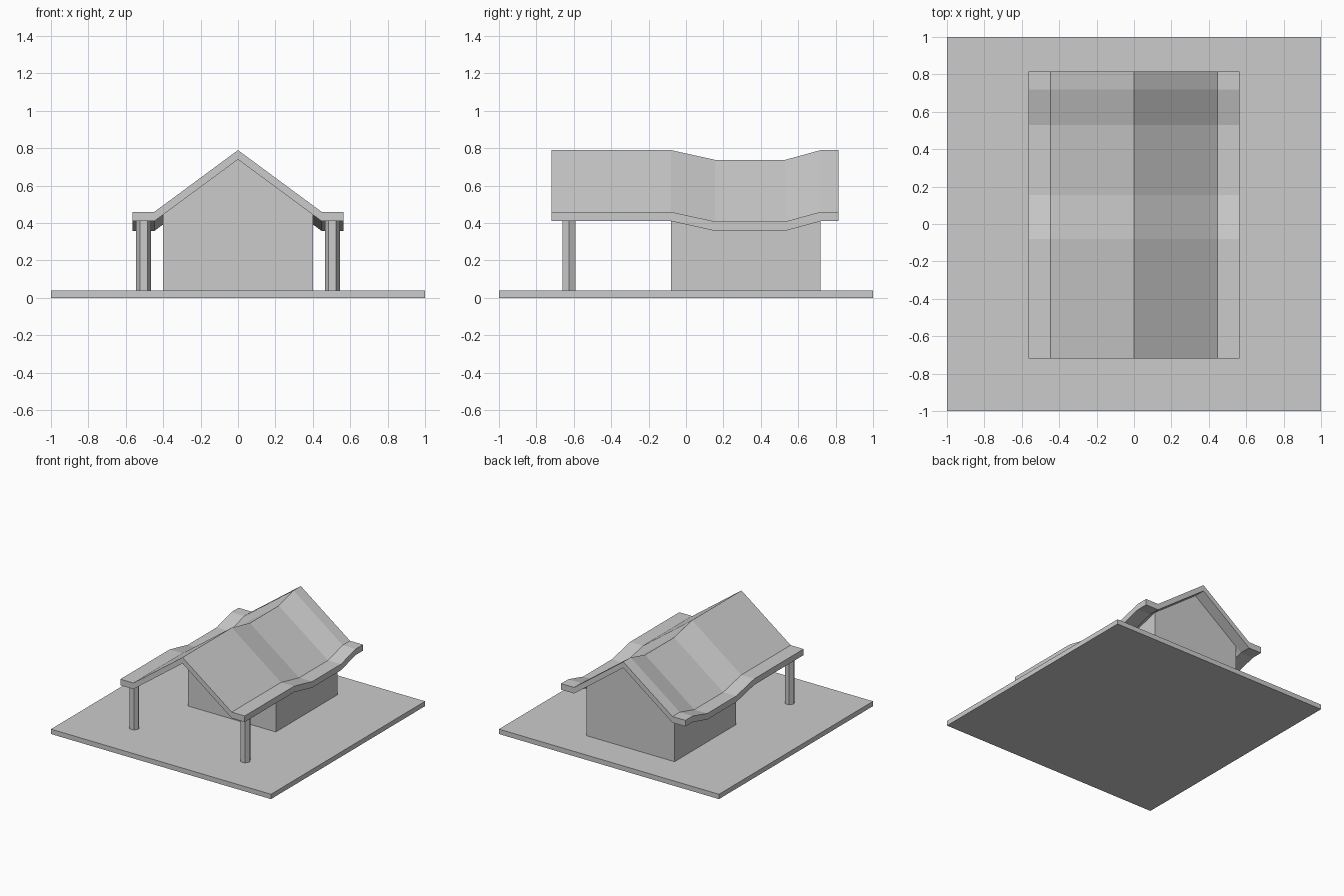
import bpy
import bmesh

cube = bpy.data.objects.get("Cube")
if cube:
    bpy.data.objects.remove(cube, do_unlink=True)

# Single plain colour
grey = bpy.data.materials.new("light_grey")
grey.use_nodes = True
colour = (0.6, 0.6, 0.6, 1)
grey.diffuse_color = colour
grey.node_tree.nodes["Principled BSDF"].inputs["Base Color"].default_value = colour

BASE_TOP = 0.04
EAVE_X, KINK_X, WALL_X = 0.565, 0.447, 0.4
EAVE_Z, RIDGE_Z, THICK = 0.46, 0.79, 0.05
DIP = -0.052


def finish(name, bm):
    bmesh.ops.recalc_face_normals(bm, faces=bm.faces)
    mesh = bpy.data.meshes.new(name)
    bm.to_mesh(mesh)
    bm.free()
    mesh.materials.append(grey)
    obj = bpy.data.objects.new(name, mesh)
    bpy.context.collection.objects.link(obj)
    return obj


def loft(name, section, stations):
    """Join (x, z) sections along y; section(dz) gives the outline."""
    bm = bmesh.new()
    rings = [[bm.verts.new((x, y, z)) for x, z in section(dz)] for y, dz in stations]
    for a, b in zip(rings, rings[1:]):
        for i in range(len(a)):
            j = (i + 1) % len(a)
            bm.faces.new((a[i], a[j], b[j], b[i]))
    bm.faces.new(rings[0])
    bm.faces.new(rings[-1])
    return finish(name, bm)


def roof_section(dz):
    half = [(-EAVE_X, EAVE_Z), (-KINK_X, EAVE_Z), (0, RIDGE_Z)]
    top = half + [(-x, z) for x, z in half[-2::-1]]
    under = [(x, z - THICK) for x, z in reversed(top)]
    return [(x, z + dz) for x, z in top + under]


def wall_section(dz):
    # Gable outline tucked just under the roof
    slope = (RIDGE_Z - EAVE_Z) / KINK_X
    apex = RIDGE_Z - THICK + 0.002 + dz
    shoulder = apex - slope * WALL_X
    return [(-WALL_X, BASE_TOP), (-WALL_X, shoulder), (0, apex),
            (WALL_X, shoulder), (WALL_X, BASE_TOP)]


# Ground slab
bm = bmesh.new()
bmesh.ops.create_cube(bm, size=1)
bmesh.ops.scale(bm, vec=(2, 2, BASE_TOP), verts=bm.verts)
bmesh.ops.translate(bm, vec=(0, 0, BASE_TOP / 2), verts=bm.verts)
finish("ground_slab", bm)

# Walls and sagging roof share the same dip
dip_run = [(-0.08, 0), (0.155, DIP), (0.53, DIP), (0.72, 0)]
loft("house_walls", wall_section, dip_run)
loft("roof", roof_section, [(-0.72, 0)] + dip_run + [(0.815, 0)])

# Six-sided porch posts
post_height = EAVE_Z - THICK - BASE_TOP
for side, label in ((1, "left"), (-1, "right")):
    bm = bmesh.new()
    bmesh.ops.create_cone(bm, cap_ends=True, segments=6, radius1=0.04,
                          radius2=0.04, depth=post_height)
    # Put two corners on the x axis
    if max(v.co.x for v in bm.verts) < 0.039:
        for v in bm.verts:
            v.co.x, v.co.y = v.co.y, v.co.x
    bmesh.ops.translate(bm, vec=(side * 0.505, -0.625, BASE_TOP + post_height / 2),
                        verts=bm.verts)
    finish(label + "_porch_post", bm)
